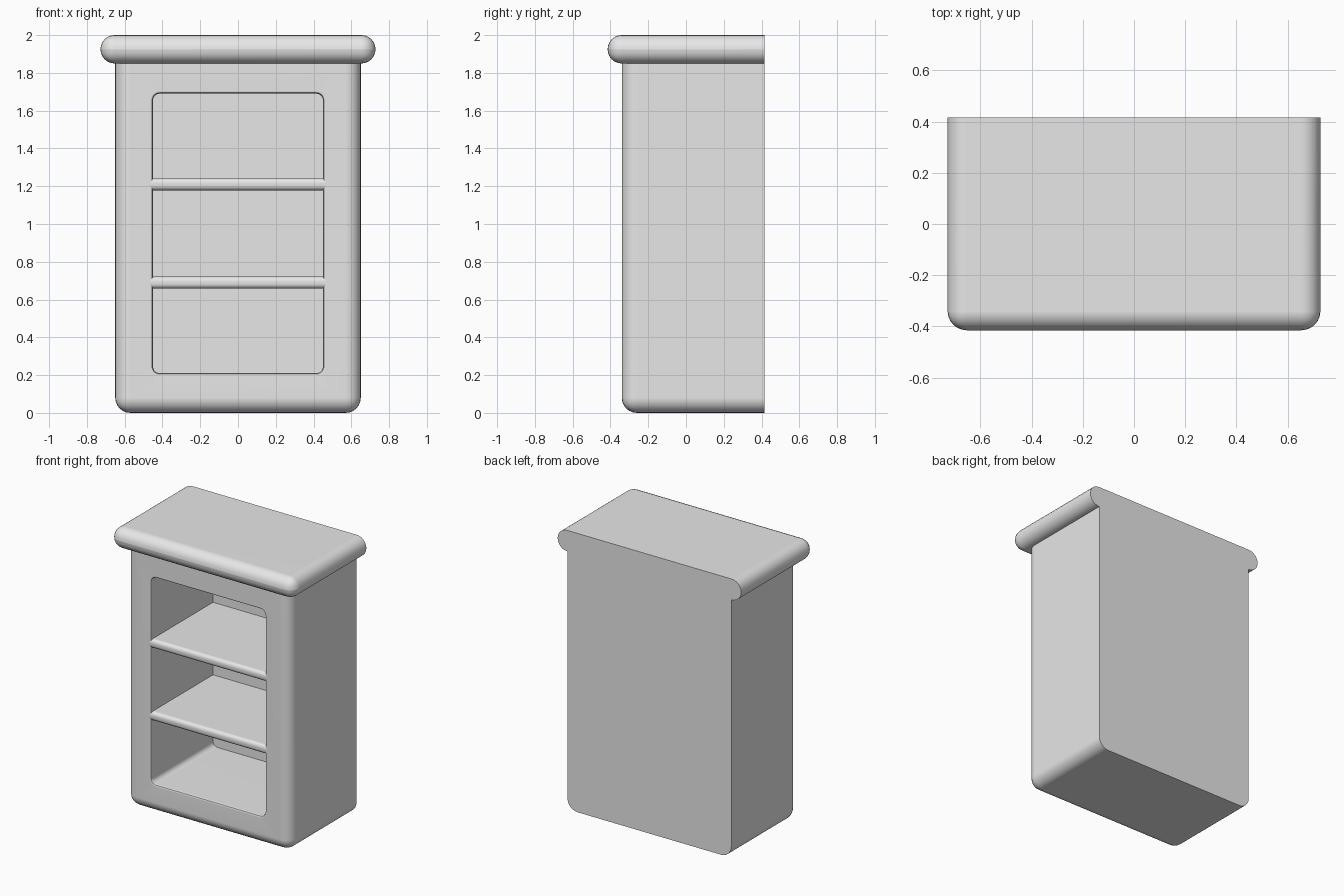
import bpy
import bmesh
from math import cos, sin, pi

default = bpy.data.objects.get("Cube")
if default:
    bpy.data.objects.remove(default, do_unlink=True)

GREY = (0.8, 0.8, 0.8, 1.0)
grey = bpy.data.materials.new("plain_grey")
grey.use_nodes = True
grey.diffuse_color = GREY
grey.node_tree.nodes["Principled BSDF"].inputs["Base Color"].default_value = GREY

FRONT, BACK = -0.34, 0.415


def make_object(name, bm):
    bmesh.ops.recalc_face_normals(bm, faces=bm.faces)
    mesh = bpy.data.meshes.new(name)
    bm.to_mesh(mesh)
    bm.free()
    mesh.materials.append(grey)
    obj = bpy.data.objects.new(name, mesh)
    bpy.context.collection.objects.link(obj)
    return obj


def activate(obj):
    bpy.ops.object.select_all(action='DESELECT')
    obj.select_set(True)
    bpy.context.view_layer.objects.active = obj


def finish(obj):
    """Smooth the rounded edges while the broad faces stay flat."""
    activate(obj)
    bpy.ops.object.shade_smooth_by_angle(angle=pi / 6)
    normals = obj.modifiers.new("flat_faces", 'WEIGHTED_NORMAL')
    normals.keep_sharp = True


def rounded_box(name, half_width, y0, y1, z0, z1, radius, segments, rule):
    """Box whose edges are rounded wherever rule(a, b) holds for the end points."""
    bm = bmesh.new()
    bmesh.ops.create_cube(bm, size=1)
    for v in bm.verts:
        v.co = (v.co.x * 2 * half_width,
                y0 if v.co.y < 0 else y1,
                z0 if v.co.z < 0 else z1)
    edges = [e for e in bm.edges if rule(e.verts[0].co, e.verts[1].co)]
    bmesh.ops.bevel(bm, geom=edges, offset=radius, segments=segments,
                    profile=0.5, affect='EDGES')
    return make_object(name, bm)


def not_at_back(a, b):
    return min(a.y, b.y) < 0


def body_edges(a, b):
    return not_at_back(a, b) and min(a.z, b.z) < 1


def front_long_edges(a, b):
    return max(a.y, b.y) < 0 and abs(a.x - b.x) > 0.1


def opening_ring(bm, y, grow):
    """Rounded rectangle of the front opening, enlarged by grow."""
    half_w, half_h, mid, radius, steps = 0.45, 0.74, 0.95, 0.035, 5
    ring = []
    for corner, (sx, sz) in enumerate([(1, 1), (-1, 1), (-1, -1), (1, -1)]):
        for i in range(steps + 1):
            a = (corner + i / steps) * pi / 2
            ring.append(bm.verts.new((
                sx * (half_w - radius) + (radius + grow) * cos(a), y,
                mid + sz * (half_h - radius) + (radius + grow) * sin(a))))
    return ring


# Cabinet body, rounded at the front and bottom, flat at the back
body = rounded_box("cabinet_body", 0.65, FRONT, BACK, 0, 1.86, 0.08, 6, body_edges)

# Opening with a softened rim
bm = bmesh.new()
rings = [opening_ring(bm, y, grow) for y, grow in
         [(FRONT - 0.03, 0.015), (FRONT, 0.015), (FRONT + 0.005, 0.005),
          (FRONT + 0.015, 0), (0.36, 0)]]
for r0, r1 in zip(rings, rings[1:]):
    for i in range(len(r0)):
        j = (i + 1) % len(r0)
        bm.faces.new((r0[i], r0[j], r1[j], r1[i]))
bm.faces.new(rings[0])
bm.faces.new(rings[-1])
cutter = make_object("opening_cutter", bm)
cutter.hide_render = True

cut = body.modifiers.new("opening", 'BOOLEAN')
cut.operation = 'DIFFERENCE'
cut.solver = 'EXACT'
cut.object = cutter
activate(body)
bpy.ops.object.modifier_apply(modifier=cut.name)
bpy.data.objects.remove(cutter, do_unlink=True)
finish(body)

# Overhanging top with fully rounded front and sides
finish(rounded_box("top_slab", 0.728, -0.415, BACK, 1.85, 2.0, 0.0745, 6, not_at_back))

# Two shelves with rounded front edges
for name, z in (("lower_shelf", 0.69), ("upper_shelf", 1.21)):
    finish(rounded_box(name, 0.465, FRONT, 0.37, z - 0.032, z + 0.032,
                       0.025, 4, front_long_edges))
